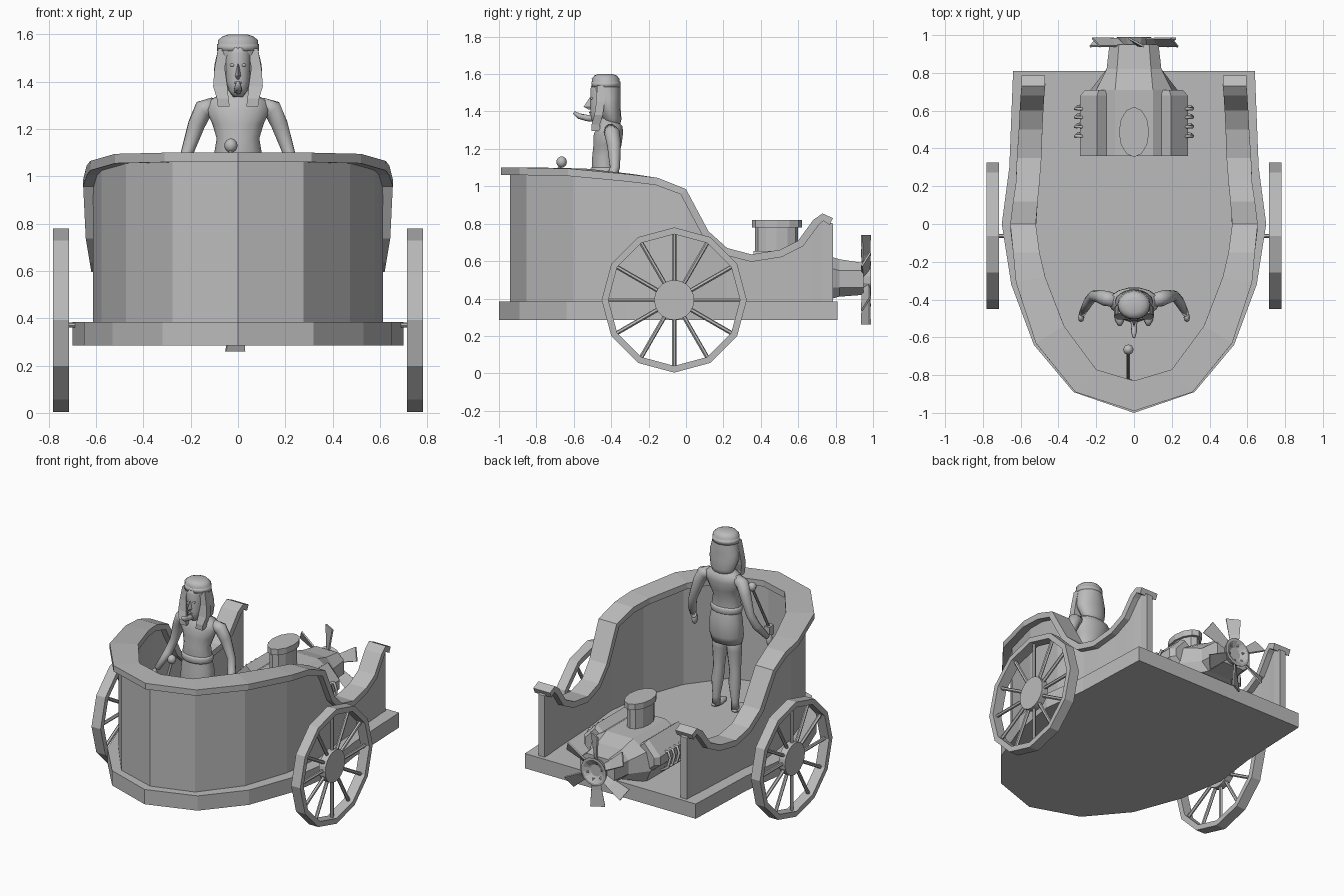
import bpy, bmesh, math
from mathutils import Vector

if "Cube" in bpy.data.objects:
    bpy.data.objects.remove(bpy.data.objects["Cube"])

grey = bpy.data.materials.new("plain grey")
grey.diffuse_color = (0.5, 0.5, 0.5, 1)
grey.use_nodes = True
grey.node_tree.nodes["Principled BSDF"].inputs["Base Color"].default_value = grey.diffuse_color
TAU = math.tau


def loft(name, rings, smooth=False, closed=False):
    """Skin a list of equal-sized point rings; cap the ends unless closed."""
    bm = bmesh.new()
    rows = [[bm.verts.new(p) for p in r] for r in rings]
    n = len(rows[0])
    pairs = list(zip(rows, rows[1:])) + ([(rows[-1], rows[0])] if closed else [])
    for a, b in pairs:
        for i in range(n):
            j = (i + 1) % n
            bm.faces.new((a[i], a[j], b[j], b[i]))
    if not closed:
        bm.faces.new(rows[0][::-1])
        bm.faces.new(rows[-1])
    bmesh.ops.recalc_face_normals(bm, faces=bm.faces)
    for f in bm.faces:
        f.smooth = smooth
    me = bpy.data.meshes.new(name)
    bm.to_mesh(me)
    bm.free()
    me.materials.append(grey)
    ob = bpy.data.objects.new(name, me)
    bpy.context.collection.objects.link(ob)
    return ob


def oval(z, rx, ry, cy=0, cx=0, n=14):
    return [(cx + rx * math.cos(TAU * i / n), cy + ry * math.sin(TAU * i / n), z) for i in range(n)]


def oval_y(y, rx, rz, cz, n=8, turn=0.5):
    return [(rx * math.cos(TAU * (i + turn) / n), y, cz + rz * math.sin(TAU * (i + turn) / n)) for i in range(n)]


def tube(name, pts, radii, n=8, smooth=False):
    pts = [Vector(p) for p in pts]
    rings = []
    for k, p in enumerate(pts):
        t = (pts[min(k + 1, len(pts) - 1)] - pts[max(k - 1, 0)]).normalized()
        u = t.cross(Vector((0.3, 1, 0.2))).normalized()
        v = t.cross(u)
        r = radii[k] if isinstance(radii, (list, tuple)) else radii
        rings.append([p + r * (u * math.cos(TAU * i / n) + v * math.sin(TAU * i / n)) for i in range(n)])
    return loft(name, rings, smooth)


def box(name, x0, x1, y0, y1, z0, z1):
    return loft(name, [[(x0, y0, z), (x1, y0, z), (x1, y1, z), (x0, y1, z)] for z in (z0, z1)])


def ball(name, c, rx, ry, rz, n=12):
    return loft(name, [oval(c[2] - rz * math.cos(math.pi * k / 8), rx * math.sin(math.pi * k / 8),
                            ry * math.sin(math.pi * k / 8), c[1], c[0], n)
                       for k in (0.4, 1, 2, 3, 4, 5, 6, 7, 7.6)], True)


# floor platform
half = [(0, -1.0), (.32, -.89), (.53, -.64), (.65, -.32), (.70, 0), (.66, .3), (.64, .81)]
outline = half + [(-x, y) for x, y in half[:0:-1]]
loft("platform", [[(x, y, z) for x, y in outline] for z in (.285, .385)])

# side wall and its cap rail: outer x, outer y, inner x, inner y, top z
st = [(0, -.99, 0, -.83, 1.10), (.31, -.89, .20, -.77, 1.10), (.52, -.63, .37, -.54, 1.095),
      (.625, -.31, .47, -.28, 1.065), (.64, -.15, .50, -.15, 1.045), (.655, 0, .52, 0, .985),
      (.64, .12, .51, .12, .76), (.625, .22, .50, .22, .67), (.62, .35, .49, .35, .636),
      (.61, .50, .485, .50, .66), (.605, .60, .48, .60, .71), (.60, .68, .475, .68, .82),
      (.595, .73, .47, .73, .855), (.595, .785, .47, .785, .83)]
st = [(-a, b, -c, d, z) for a, b, c, d, z in st[:0:-1]] + st
out = [Vector((a, b, z)) for a, b, c, d, z in st]
inn = [Vector((c, d, z)) for a, b, c, d, z in st]
mid = [(a + b) / 2 for a, b in zip(out, inn)]
rail, wall = [], []
for k, (o, i) in enumerate(zip(out, inn)):
    t = (mid[min(k + 1, len(mid) - 1)] - mid[max(k - 1, 0)]).normalized()
    down = (t * t.z - Vector((0, 0, 1))).normalized() * 0.04
    rail.append([o, i, i + down, o + down])
    a, b = o.lerp(i, .31), o.lerp(i, .68)
    top = o.z - .03
    wall.append([(a.x, a.y, top), (b.x, b.y, top), (b.x, b.y, .37), (a.x, a.y, .37)])
loft("cap_rail", rail)
loft("body_wall", wall)

# wheels
WY, WZ = -.063, .392
for s, side in ((1, "right"), (-1, "left")):
    def at(x, r, a):
        return (s * x, WY + r * math.cos(a), WZ + r * math.sin(a))
    loft(side + "_wheel_rim", [[at(x, r, TAU * k / 12) for x, r in
         ((.714, .388), (.782, .388), (.782, .352), (.714, .352))] for k in range(12)], closed=True)
    loft(side + "_wheel_hub", [[at(x, .107, TAU * k / 20) for k in range(20)] for x in (.725, .772)])
    for k in range(12):
        tube(side + "_spoke", [at(.748, .09, TAU * k / 12), at(.748, .36, TAU * k / 12)], .0115, 6)
tube("axle", [(-.74, WY, .372), (.74, WY, .372)], .011, 8)

# engine block with tapered tail
loft("engine_block", [
    [(x, .36, z) for x, z in ((.2, .38), (.25, .46), (.2, .58), (.10, .645), (-.10, .645), (-.2, .58), (-.25, .46), (-.2, .38))],
    [(x, .71, z) for x, z in ((.2, .38), (.23, .46), (.2, .58), (.10, .645), (-.10, .645), (-.2, .58), (-.23, .46), (-.2, .38))],
    [(x, .82, z) for x, z in ((.09, .41), (.145, .46), (.145, .55), (.09, .61), (-.09, .61), (-.145, .55), (-.145, .46), (-.09, .41))],
    [(x, .95, z) for x, z in ((.08, .42), (.13, .46), (.13, .55), (.08, .59), (-.08, .59), (-.13, .55), (-.13, .46), (-.08, .42))]])
for s in (1, -1):
    # slanted cylinder bank and its exhaust pipes
    sec = ((.11, .59), (.195, .655), (.285, .56), (.285, .50), (.20, .43))
    loft("cylinder_bank", [[(s * x, y, z) for x, z in sec] for y in (.36, .68)]
         + [[(s * (x * .8 + .03), .71, z * .85 + .08) for x, z in sec]])
    for y in (.465, .515, .565, .61):
        tube("exhaust_pipe", [(s * .25, y, .565), (s * .295, y, .57), (s * .31, y, .53),
                              (s * .30, y + .01, .47), (s * .25, y + .02, .44)], .009, 6, True)

# air intake on top
loft("intake_column", [oval(z, rx, ry, .485, 0, 12) for z, rx, ry in ((.62, .065, .115), (.79, .065, .115))])
loft("intake_cap", [oval(z, .08, .133, .487, 0, 12) for z in (.78, .82)])

# propeller
PZ = .5
loft("propeller_hub", [oval_y(y, r, r, PZ, 14) for y, r in
                       ((.94, .06), (.95, .075), (.99, .095), (.99, .08), (.965, .04))])
for k in range(6):
    a = TAU * k / 6 - math.pi / 2
    r, t, n = Vector((math.cos(a), 0, math.sin(a))), Vector((-math.sin(a), 0, math.cos(a))), Vector((0, 1, 0))
    rings = []
    for d, w, pitch, sweep in ((.05, .022, .8, 0), (.13, .033, .65, -.004), (.24, .046, .5, -.012)):
        c = Vector((0, .962, PZ)) + r * d + t * sweep
        u = t * math.cos(pitch) + n * math.sin(pitch)
        v = (n * math.cos(pitch) - t * math.sin(pitch)) * .005
        rings.append([c + u * w + v, c - u * w + v, c - u * w - v, c + u * w - v])
    loft("propeller_blade", rings)

# control lever
tube("lever_rod", [(-.03, -.85, .78), (-.03, -.665, 1.12)], .009, 6)
ball("lever_knob", (-.03, -.665, 1.13), .028, .028, .03, 8)
box("lever_bracket", -.05, -.01, -.87, -.82, .74, .80)

# driver: torso, kilt, belt
loft("torso", [oval(*r) for r in ((1.04, .095, .065, -.435), (1.10, .10, .07, -.435), (1.16, .09, .068, -.435),
     (1.22, .108, .077, -.42), (1.28, .135, .08, -.415), (1.32, .125, .068, -.405), (1.345, .075, .05, -.41),
     (1.37, .04, .04, -.42), (1.42, .038, .038, -.43))], True)
loft("kilt", [oval(*r) for r in ((.85, .105, .078, -.44), (.90, .115, .085, -.435), (1.0, .11, .083, -.43),
     (1.06, .10, .074, -.433), (1.09, .096, .07, -.435))], True)
loft("belt", [oval(z, r, r * .74, -.435) for z, r in ((1.055, .10), (1.065, .107), (1.09, .107), (1.10, .10))], True)

# limbs
for s, side in ((1, "right"), (-1, "left")):
    tube(side + "_arm", [(s * x, y, z) for x, y, z in ((.10, -.405, 1.30), (.145, -.395, 1.285), (.175, -.385, 1.22),
         (.215, -.38, 1.10), (.24, -.41, 1.02), (.275, -.475, .93))], (.035, .042, .037, .027, .027, .018), 10, True)
    ball(side + "_hand", (s * .28, -.495, .90), .017, .025, .038, 8)
    loft(side + "_leg", [oval(z, r, r, y, s * x, 12) for z, r, y, x in ((.92, .05, -.435, .05), (.80, .048, -.44, .054),
         (.66, .036, -.44, .06), (.58, .039, -.43, .064), (.46, .024, -.425, .07), (.40, .026, -.425, .072))], True)
    ball(side + "_foot", (s * .076, -.465, .403), .03, .075, .022, 10)

# head: face, nose, chin beard
loft("face", [oval(*r) for r in ((1.335, .02, .02, -.47), (1.36, .038, .04, -.47), (1.40, .05, .05, -.462),
     (1.46, .054, .058, -.455), (1.52, .056, .062, -.45), (1.55, .05, .055, -.45))], True)
loft("nose", [[(-.008, -.50, 1.475), (.008, -.50, 1.475), (0, -.515, 1.475)],
              [(-.016, -.50, 1.425), (.016, -.50, 1.425), (0, -.547, 1.425)],
              [(-.010, -.50, 1.41), (.010, -.50, 1.41), (0, -.52, 1.41)]])
tube("beard", [(0, -.48, 1.365), (0, -.53, 1.365), (0, -.57, 1.375), (0, -.60, 1.395)], (.02, .017, .016, .008), 8, True)
for s in (1, -1):
    ball("eye", (s * .023, -.503, 1.47), .012, .008, .007, 8)
ball("mouth", (0, -.51, 1.395), .016, .008, .006, 8)

# cloth headdress with hanging front flaps
loft("headdress", [oval(*r, 0, 16) for r in ((1.315, .055, .03, -.385), (1.36, .085, .05, -.395), (1.42, .102, .06, -.41),
     (1.47, .10, .065, -.415), (1.53, .086, .075, -.425), (1.575, .085, .074, -.43), (1.592, .065, .06, -.43), (1.60, .04, .04, -.43))], True)
loft("headband", [oval(z, .088, .078, -.428, 0, 16) for z in (1.53, 1.56)], True)
for s in (1, -1):
    loft("headdress_flap", [[(s * x, y, z) for x, y in ((x0, y0), (x1, y0), (x1, y0 + .045), (x0, y0 + .045))]
         for z, x0, x1, y0 in ((1.54, .05, .084, -.475), (1.45, .055, .10, -.48), (1.38, .045, .105, -.49),
                               (1.33, .04, .09, -.505), (1.295, .035, .085, -.505))])
